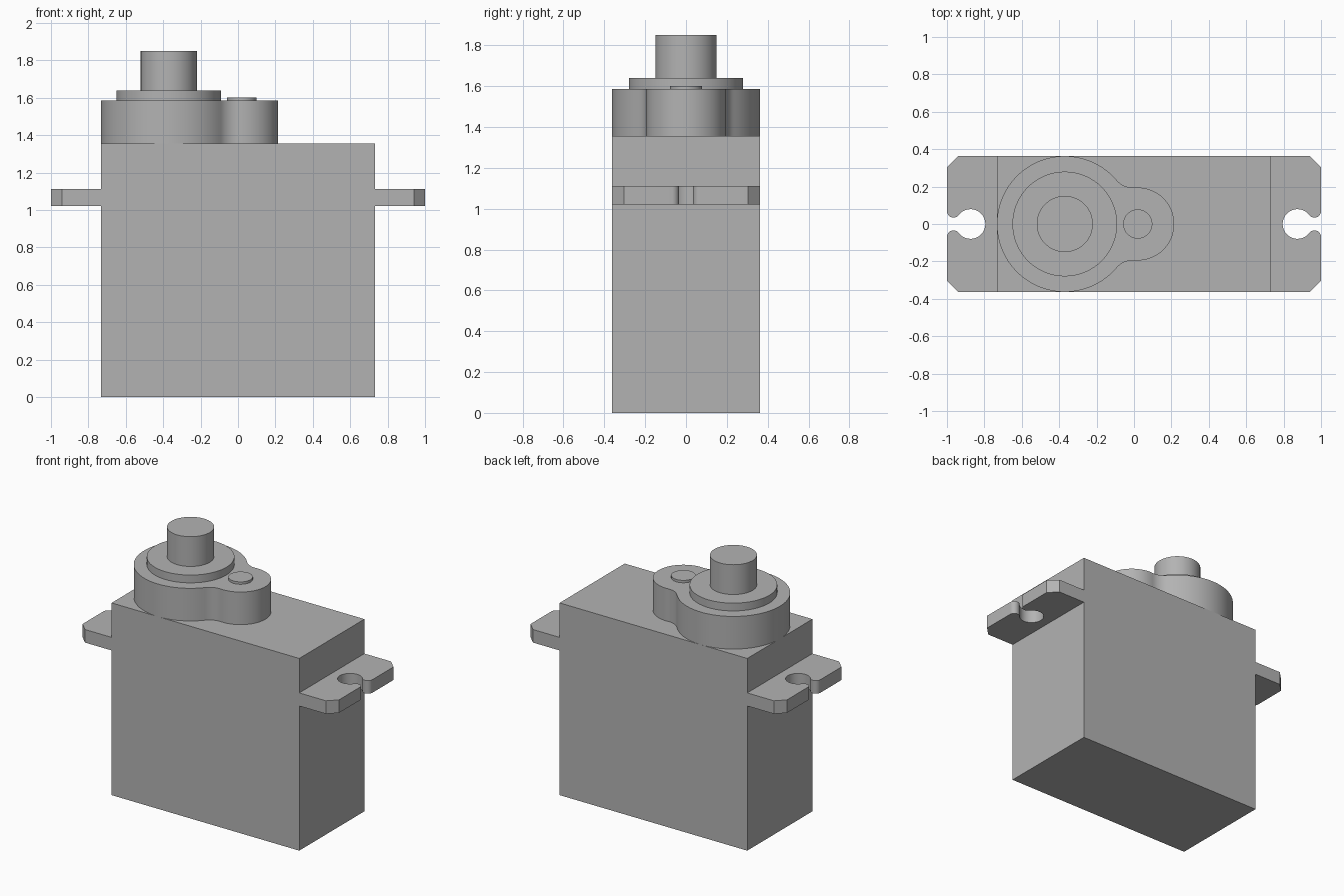
import bpy
import bmesh
from math import atan2, cos, sin, pi, hypot, radians

cube = bpy.data.objects.get("Cube")
if cube:
    bpy.data.objects.remove(cube, do_unlink=True)

grey = bpy.data.materials.new("plain grey")
grey.use_nodes = True
GREY = (0.45, 0.45, 0.45, 1)
grey.diffuse_color = GREY
grey.node_tree.nodes["Principled BSDF"].inputs["Base Color"].default_value = GREY


def arc(cx, cy, r, start, end, steps):
    """Points along an arc, both ends included."""
    angles = [start + (end - start) * i / steps for i in range(steps + 1)]
    return [(cx + r * cos(a), cy + r * sin(a)) for a in angles]


def circle(cx, cy, r):
    return arc(cx, cy, r, 0, 2 * pi, 72)[:-1]


def prism(name, outline, z0, z1, chamfer=0):
    """Extrude a closed outline upwards, optionally bevelling the top rim."""
    bm = bmesh.new()
    base = bm.faces.new([bm.verts.new((x, y, z0)) for x, y in outline])
    new = bmesh.ops.extrude_face_region(bm, geom=[base], use_keep_orig=True)["geom"]
    for v in new:
        if isinstance(v, bmesh.types.BMVert):
            v.co.z = z1
    bmesh.ops.recalc_face_normals(bm, faces=bm.faces)
    if chamfer:
        rim = [e for e in bm.edges if all(v.co.z == z1 for v in e.verts)]
        bmesh.ops.bevel(bm, geom=rim, offset=chamfer, segments=1, affect="EDGES")
    mesh = bpy.data.meshes.new(name)
    bm.to_mesh(mesh)
    bm.free()
    mesh.materials.append(grey)
    obj = bpy.data.objects.new(name, mesh)
    bpy.context.collection.objects.link(obj)
    bpy.ops.object.select_all(action="DESELECT")
    obj.select_set(True)
    bpy.context.view_layer.objects.active = obj
    bpy.ops.object.shade_smooth_by_angle(angle=radians(30))
    return obj


def mirrored(half):
    """Close an upper half outline with its reflection across y = 0."""
    return half + [(x, -y) for x, y in reversed(half) if abs(y) > 1e-5]


HALF_X, HALF_Y, TOP = 0.732, 0.363, 1.355
SHAFT_X, PIN_X = -0.37, 0.02

# Main case
prism("case", [(-HALF_X, -HALF_Y), (HALF_X, -HALF_Y),
               (HALF_X, HALF_Y), (-HALF_X, HALF_Y)], 0, TOP)

# Gear housing: two circles blended by concave fillets
big, small, fillet = HALF_Y, 0.195, 0.117
span = PIN_X - SHAFT_X
d1, d2 = big + fillet, small + fillet
fx = (span ** 2 + d1 ** 2 - d2 ** 2) / (2 * span)
fy = (d1 ** 2 - fx ** 2) ** 0.5
a_big, a_small = atan2(fy, fx), atan2(fy, fx - span)
half = arc(PIN_X, 0, small, 0, a_small, 24)
half += arc(SHAFT_X + fx, fy, fillet, a_small - pi, a_big - pi, 12)[1:]
half += arc(SHAFT_X, 0, big, a_big, pi, 40)[1:]
prism("gear_housing", mirrored(half), TOP, 1.585)

# Output shaft, its collar and the small gear pin
prism("shaft_collar", circle(SHAFT_X, 0, 0.28), 1.585, 1.64)
prism("output_shaft", circle(SHAFT_X, 0, 0.15), 1.64, 1.85, chamfer=0.011)
prism("gear_pin", circle(PIN_X, 0, 0.078), 1.585, 1.602)

# Mounting ears with a keyhole slot and rounded lips
hole_x, hole_r, lip_x, lip_y, lip_r = 0.874, 0.08, 0.965, 0.069, 0.035
a = atan2(lip_y, lip_x - hole_x)
hole_r = hypot(lip_x - hole_x, lip_y) - lip_r
half = [(HALF_X, HALF_Y), (0.94, HALF_Y), (1, HALF_Y - 0.06)]
half += arc(lip_x, lip_y, lip_r, 0, a - pi, 14)
half += arc(hole_x, 0, hole_r, a, pi, 28)[1:]
ear = mirrored(half)
for name, side in (("left_ear", 1), ("right_ear", -1)):
    prism(name, [(side * x, y) for x, y in ear], 1.02, 1.112)
